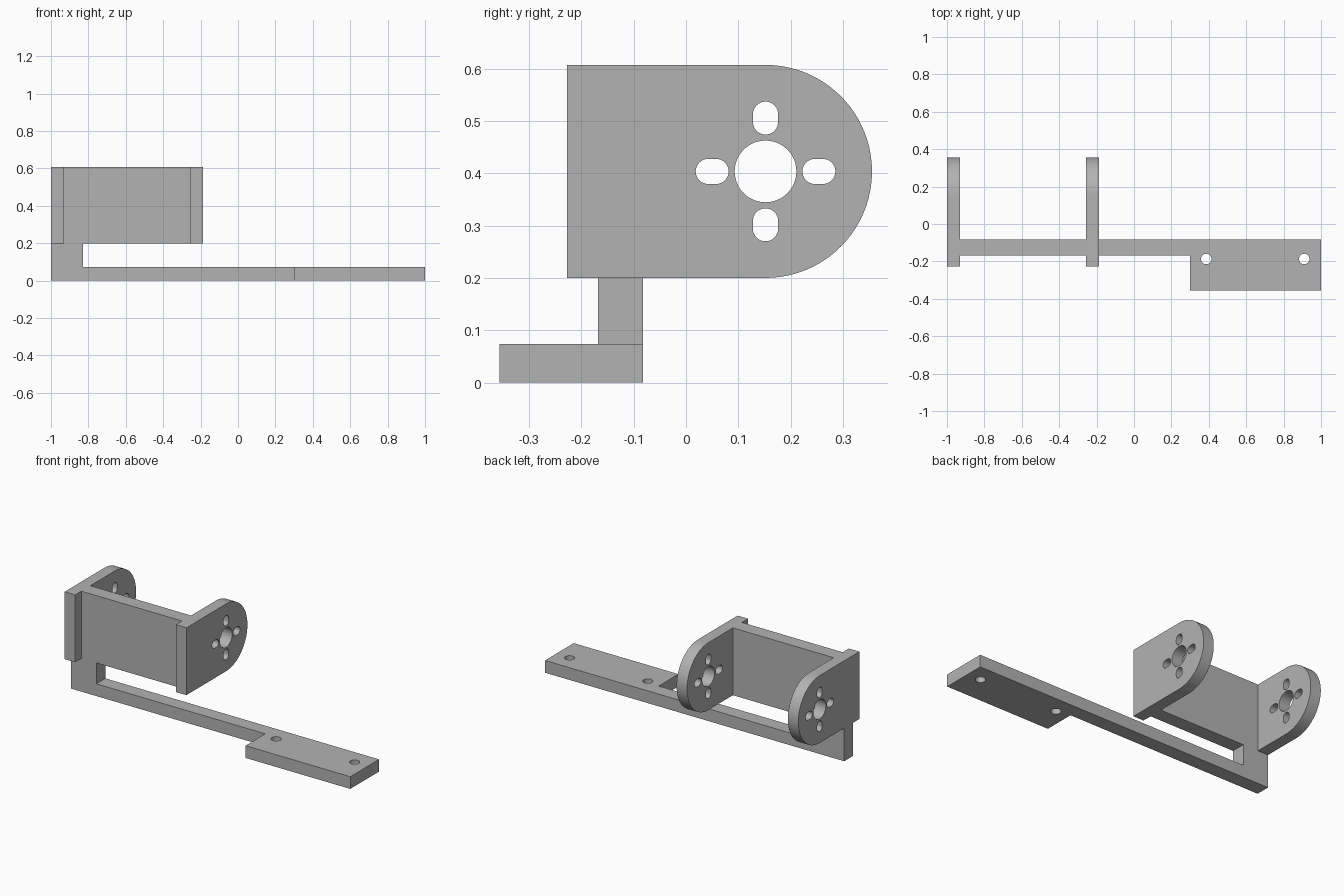
import bpy, bmesh
from math import pi, cos, sin
from mathutils import Vector

cube = bpy.data.objects.get("Cube")
if cube:
    bpy.data.objects.remove(cube, do_unlink=True)

grey = bpy.data.materials.new("plain grey")
grey.use_nodes = True
colour = (0.45, 0.45, 0.45, 1)
grey.diffuse_color = colour
grey.node_tree.nodes["Principled BSDF"].inputs["Base Color"].default_value = colour


def prism(name, outline, axis, start, end):
    """Extrude a 2D outline along x, y or z between two positions."""
    place = {"x": lambda a, b: (start, a, b),
             "y": lambda a, b: (a, start, b),
             "z": lambda a, b: (a, b, start)}[axis]
    bm = bmesh.new()
    face = bm.faces.new([bm.verts.new(place(a, b)) for a, b in outline])
    grown = bmesh.ops.extrude_face_region(bm, geom=[face], use_keep_orig=True)
    shift = Vector([end - start if axis == k else 0 for k in "xyz"])
    bmesh.ops.translate(bm, vec=shift,
                        verts=[v for v in grown["geom"] if isinstance(v, bmesh.types.BMVert)])
    bmesh.ops.recalc_face_normals(bm, faces=bm.faces)
    mesh = bpy.data.meshes.new(name)
    bm.to_mesh(mesh)
    bm.free()
    mesh.materials.append(grey)
    obj = bpy.data.objects.new(name, mesh)
    bpy.context.collection.objects.link(obj)
    return obj


def arc(u, v, radius, first, last, steps):
    angles = [first + (last - first) * i / steps for i in range(steps + 1)]
    return [(u + radius * cos(a), v + radius * sin(a)) for a in angles]


def circle(u, v, radius):
    return arc(u, v, radius, 0, 2 * pi, 48)[:-1]


def slot(u, v, radius, half, turn):
    """Rounded slot whose long direction is given by turn."""
    du, dv = half * cos(turn), half * sin(turn)
    return (arc(u + du, v + dv, radius, turn - pi / 2, turn + pi / 2, 16)
            + arc(u - du, v - dv, radius, turn + pi / 2, turn + 3 * pi / 2, 16))


def combine(target, other, operation):
    mod = target.modifiers.new(operation.lower(), "BOOLEAN")
    mod.operation, mod.solver, mod.object = operation, "EXACT", other
    bpy.context.view_layer.objects.active = target
    bpy.ops.object.modifier_apply(modifier=mod.name)
    bpy.data.objects.remove(other, do_unlink=True)


# Web, foot and long arm share one profile
web_front, web_back = -0.168, -0.082
low, high, arm_top = 0.2, 0.607, 0.074
bracket = prism("mounting_bracket", [
    (-1, 0), (0.3, 0), (0.3, arm_top), (-0.829, arm_top), (-0.829, low),
    (-0.256, low), (-0.256, high), (-0.93, high), (-0.93, low), (-1, low)],
    "y", web_front, web_back)

# Mounting pad with two screw holes
pad = prism("mounting_pad", [(0.3, -0.356), (1, -0.356), (1, web_back), (0.3, web_back)],
            "z", 0, arm_top)
for x in (0.386, 0.91):
    combine(pad, prism("screw_cutter", circle(x, -0.187, 0.028), "z", -0.1, 0.2), "DIFFERENCE")

# Round-ended side plates with a bore and four slots
cy, cz = 0.152, (low + high) / 2
plate_outline = [(-0.227, high), (-0.227, low)] + arc(
    cy, cz, (high - low) / 2, -pi / 2, pi / 2, 48)
plates = []
for name, x in (("right_side_plate", -1), ("left_side_plate", -0.256)):
    plate = prism(name, plate_outline, "x", x, x + 0.07)
    holes = [circle(cy, cz, 0.059)]
    for i in range(4):
        turn = i * pi / 2
        holes.append(slot(cy + 0.102 * cos(turn), cz + 0.102 * sin(turn), 0.024, 0.0075, turn))
    for hole in holes:
        combine(plate, prism("hole_cutter", hole, "x", x - 0.1, x + 0.17), "DIFFERENCE")
    plates.append(plate)

# Fuse everything into one solid piece
for part in [pad] + plates:
    combine(bracket, part, "UNION")

bpy.ops.object.select_all(action="DESELECT")
bracket.select_set(True)
bpy.context.view_layer.objects.active = bracket
bpy.ops.object.shade_smooth_by_angle(angle=pi / 6)
